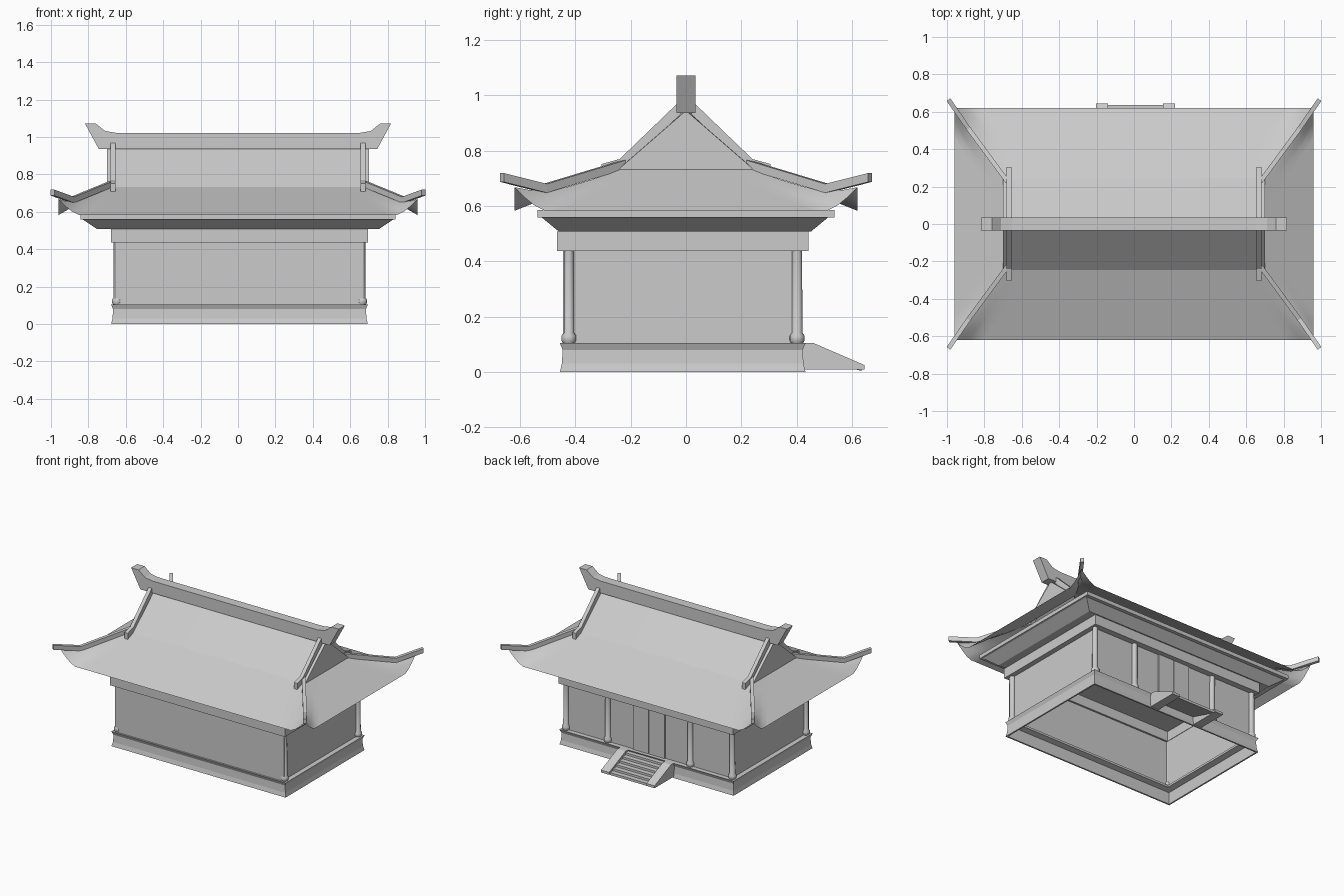
import bpy
import bmesh
from mathutils import Vector

cube = bpy.data.objects.get("Cube")
if cube:
    bpy.data.objects.remove(cube, do_unlink=True)

stone = bpy.data.materials.new("plain_grey")
stone.use_nodes = True
GREY = (0.6, 0.6, 0.6, 1)
stone.diffuse_color = GREY
stone.node_tree.nodes["Principled BSDF"].inputs["Base Color"].default_value = GREY

CX, CY = 0.008, -0.012  # centre of the hall body


def finish(name, bm, smooth=False):
    bmesh.ops.remove_doubles(bm, verts=bm.verts, dist=0.0005)
    bmesh.ops.recalc_face_normals(bm, faces=bm.faces)
    mesh = bpy.data.meshes.new(name)
    bm.to_mesh(mesh)
    bm.free()
    mesh.materials.append(stone)
    ob = bpy.data.objects.new(name, mesh)
    bpy.context.collection.objects.link(ob)
    if smooth:
        bpy.ops.object.select_all(action='DESELECT')
        ob.select_set(True)
        bpy.context.view_layer.objects.active = ob
        bpy.ops.object.shade_smooth_by_angle(angle=0.6)
    return ob


def loft(name, rings, centre=(0, 0), loop=False):
    """Join rectangles (half x, half y, z); loop gives a hollow frame, else capped."""
    bm = bmesh.new()
    rows = [[bm.verts.new((centre[0] + sx * hx, centre[1] + sy * hy, z))
             for sx, sy in ((-1, -1), (1, -1), (1, 1), (-1, 1))] for hx, hy, z in rings]
    pairs = list(zip(rows, rows[1:]))
    if loop:
        pairs.append((rows[-1], rows[0]))
    else:
        bm.faces.new(rows[0])
        bm.faces.new(rows[-1])
    for a, b in pairs:
        for i in range(4):
            j = (i + 1) % 4
            bm.faces.new((a[i], a[j], b[j], b[i]))
    return finish(name, bm)


def box(name, x0, x1, y0, y1, z0, z1):
    hx, hy = (x1 - x0) / 2, (y1 - y0) / 2
    return loft(name, [(hx, hy, z0), (hx, hy, z1)], ((x0 + x1) / 2, (y0 + y1) / 2))


def extrude(name, points, direction):
    bm = bmesh.new()
    face = bm.faces.new([bm.verts.new(p) for p in points])
    new = bmesh.ops.extrude_face_region(bm, geom=[face])["geom"]
    bmesh.ops.translate(bm, vec=direction,
                        verts=[v for v in new if isinstance(v, bmesh.types.BMVert)])
    return finish(name, bm)


def bar(name, path, width, height):
    """Square bar that follows a path and keeps its sides upright."""
    pts = [Vector(p) for p in path]
    run = pts[-1] - pts[0]
    side = Vector((-run.y, run.x, 0)).normalized() * width / 2
    up = Vector((0, 0, height / 2))
    bm = bmesh.new()
    rows = [[bm.verts.new(p + s * side + u * up)
             for s, u in ((-1, -1), (1, -1), (1, 1), (-1, 1))] for p in pts]
    for a, b in zip(rows, rows[1:]):
        for i in range(4):
            j = (i + 1) % 4
            bm.faces.new((a[i], a[j], b[j], b[i]))
    bm.faces.new(rows[0])
    bm.faces.new(rows[-1])
    return finish(name, bm)


# Hollow plinth with waisted sides
loft("plinth", [(0.686, 0.444, 0), (0.679, 0.437, 0.03), (0.676, 0.434, 0.08),
                (0.687, 0.445, 0.105), (0.63, 0.39, 0.105), (0.63, 0.39, 0.09),
                (0.67, 0.428, 0.08), (0.675, 0.433, 0)], (CX, CY), loop=True)

# Walls
TOP = 0.437
box("front_wall", CX - 0.665, CX + 0.665, -0.445, -0.425, 0.1, TOP)
box("back_wall", CX - 0.65, CX + 0.65, 0.385, 0.4, 0.1, TOP)
for s, side in ((-1, "right"), (1, "left")):
    x = CX + s * 0.645
    box(side + "_wall", x - 0.007, x + 0.007, -0.43, 0.395, 0.1, TOP)
    door = sorted((CX + s * 0.002, CX + s * 0.125))
    box(side + "_door", door[0], door[1], 0.395, 0.408, 0.105, TOP)


# Turned columns with bulging bases
def column(name, x, y):
    bm = bmesh.new()
    profile = ((0.022, 0.105), (0.027, 0.115), (0.027, 0.13), (0.019, 0.142), (0.018, TOP))
    n = 16
    rows = []
    for r, z in profile:
        ring = bmesh.ops.create_circle(bm, segments=n, radius=r)["verts"]
        bmesh.ops.translate(bm, verts=ring, vec=(x, y, z))
        rows.append(ring)
    for a, b in zip(rows, rows[1:]):
        for i in range(n):
            j = (i + 1) % n
            bm.faces.new((a[i], a[j], b[j], b[i]))
    finish(name, bm, smooth=True)


for s, side in ((-1, "right"), (1, "left")):
    column("front_column_" + side, CX + s * 0.655, -0.424)
    column("back_column_" + side, CX + s * 0.655, 0.402)
    column("porch_column_" + side, CX + s * 0.325, 0.402)

# Beam ring, flared bracket band and eave plate
loft("beam_ring", [(0.688, 0.455, 0.437), (0.688, 0.455, 0.507),
                   (0.635, 0.4, 0.507), (0.635, 0.4, 0.437)], (CX, CY), loop=True)
loft("bracket_band", [(0.752, 0.455, 0.507), (0.828, 0.517, 0.558)], (0, -0.004))
loft("eave_plate", [(0.843, 0.538, 0.558), (0.843, 0.538, 0.585)])

# Roof: four lower slopes with turned-up corners, two upper slopes, two gables
GX, GY, EX, EY = 0.70, 0.245, 0.96, 0.62
BREAK, EAVE, APEX = 0.732, 0.583, 0.945
bm = bmesh.new()
gaps = (0, 0.02, 0.045, 0.075, 0.11, 0.16)
steps = (0, 0.25, 0.5, 0.7, 0.85, 1)


def slope(along, across):
    for s in (-1, 1):
        rows = []
        for v in steps:
            half = along[0] + (along[1] - along[0]) * v
            off = s * (across[0] + (across[1] - across[0]) * v)
            row = []
            for sign, order in ((-1, gaps), (1, gaps[::-1])):
                for d in order:
                    lift = 0.085 * v ** 3 * max(0, 1 - d / 0.11) ** 1.4
                    a = sign * (half - d)
                    z = BREAK + (EAVE - BREAK) * v + lift
                    row.append(bm.verts.new((a, off, z) if along[0] == GX else (off, a, z)))
            rows.append(row)
        for a, b in zip(rows, rows[1:]):
            for i in range(len(a) - 1):
                bm.faces.new((a[i], a[i + 1], b[i + 1], b[i]))


slope((GX, EX), (GY, EY))
slope((GY, EY), (GX, EX))
crest = [(-GX, APEX), (-0.5, APEX + 0.012), (0.5, APEX + 0.012), (GX, APEX)]
for s in (-1, 1):
    for (xa, za), (xb, zb) in zip(crest, crest[1:]):
        bm.faces.new([bm.verts.new(p) for p in (
            (xa, 0, za), (xb, 0, zb), (xb, s * GY, BREAK), (xa, s * GY, BREAK))])
    bm.faces.new([bm.verts.new(p) for p in (
        (s * GX, -GY, BREAK), (s * GX, GY, BREAK), (s * GX, 0, APEX))])
finish("roof", bm, smooth=True)

# Main ridge with raised horn ends
horn = [(0.745, 0.937), (0.818, 1.072), (0.76, 1.072), (0.71, 1.032), (0.65, 1.022)]
outline = horn + [(-x, z) for x, z in reversed(horn)]
extrude("main_ridge", [(x, -0.034, z) for x, z in outline], (0, 0.068, 0))

# Sloping ridges and corner hip ridges
for sx, side in ((-1, "right"), (1, "left")):
    for sy, end in ((-1, "front"), (1, "back")):
        bar(f"sloping_ridge_{end}_{side}",
            [(sx * 0.668, sy * y, z) for y, z in ((0.02, 0.957), (0.24, 0.745), (0.305, 0.727))],
            0.026, 0.05)
        bar(f"hip_ridge_{end}_{side}",
            [(sx * x, sy * y, z) for x, y, z in (
                (0.675, 0.225, 0.75), (0.885, 0.51, 0.664), (0.992, 0.665, 0.703))],
            0.024, 0.032)

# Back stairs with sloped side stones
for x, side in ((-0.204, "right"), (0.154, "left")):
    extrude("stair_side_" + side,
            [(x, y, z) for y, z in ((0.42, 0.105), (0.46, 0.105), (0.645, 0.025),
                                    (0.645, 0.008), (0.42, 0.008))], (0.064, 0, 0))
count = 6
treads = [(0.42, 0.095)]
for i in range(count):
    z = 0.095 - i * 0.015
    y = 0.46 + i * 0.035
    treads += [(y, z), (y, z - 0.015)]
back = [(y, z - 0.012) for y, z in ((treads[-1][0], treads[-1][1] + 0.01), (0.42, 0.08))]
extrude("stair_treads", [(-0.14, y, z) for y, z in treads + back], (0.294, 0, 0))
